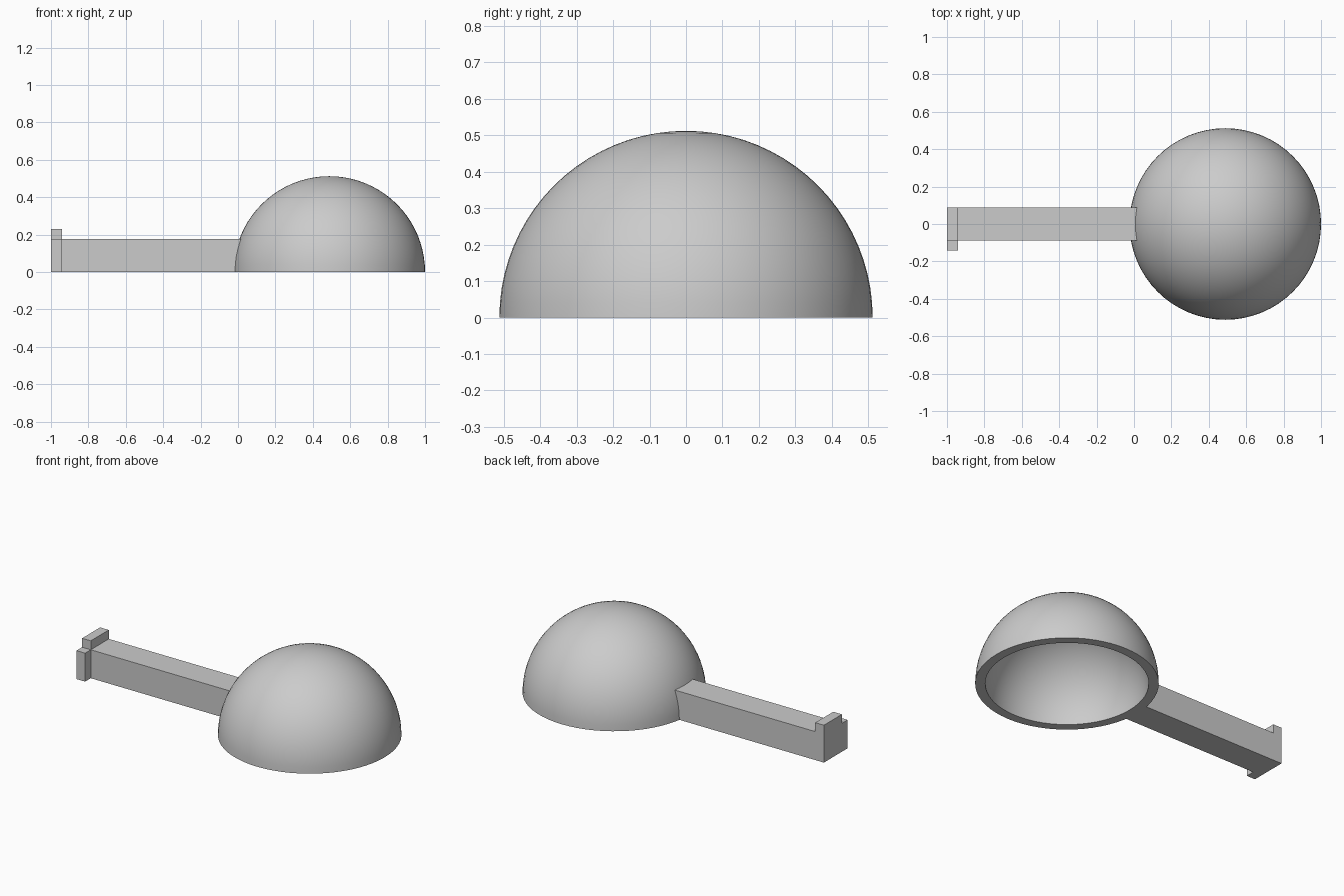
import bpy, bmesh
from math import sin, cos, pi, radians
from mathutils import Vector

cube = bpy.data.objects.get("Cube")
if cube:
    bpy.data.objects.remove(cube, do_unlink=True)

grey = bpy.data.materials.new("plain grey")
grey.use_nodes = True
color = (0.6, 0.6, 0.6, 1)
grey.diffuse_color = color
grey.node_tree.nodes["Principled BSDF"].inputs["Base Color"].default_value = color

CENTER_X, OUTER, INNER = 0.488, 0.512, 0.456
HALF, HEIGHT, LIP = 0.0875, 0.175, 0.055


def make_object(name, bm):
    bmesh.ops.recalc_face_normals(bm, faces=bm.faces)
    mesh = bpy.data.meshes.new(name)
    bm.to_mesh(mesh)
    bm.free()
    mesh.materials.append(grey)
    obj = bpy.data.objects.new(name, mesh)
    bpy.context.collection.objects.link(obj)
    return obj


def extruded_bar(name, profile, x0, x1):
    """Extrude a closed (y, z) profile along x."""
    bm = bmesh.new()
    face = bm.faces.new([bm.verts.new((x0, y, z)) for y, z in profile])
    ext = bmesh.ops.extrude_face_region(bm, geom=[face])
    verts = [v for v in ext["geom"] if isinstance(v, bmesh.types.BMVert)]
    bmesh.ops.translate(bm, verts=verts, vec=(x1 - x0, 0, 0))
    return make_object(name, bm)


def hollow_dome(name, steps=20, segments=64):
    """Revolve a thick quarter arc into a hollow hemisphere."""
    angles = [i * pi / 2 / steps for i in range(steps + 1)]
    points = [(OUTER * sin(a), OUTER * cos(a)) for a in angles]
    points += [(INNER * sin(a), INNER * cos(a)) for a in reversed(angles)]
    bm = bmesh.new()
    verts = [bm.verts.new((CENTER_X + r, 0, z)) for r, z in points]
    edges = [bm.edges.new(pair) for pair in zip(verts, verts[1:])]
    bmesh.ops.spin(bm, geom=verts + edges, cent=Vector((CENTER_X, 0, 0)),
                   axis=(0, 0, 1), angle=2 * pi, steps=segments)
    bmesh.ops.remove_doubles(bm, verts=bm.verts, dist=0.0001)
    return make_object(name, bm)


# Hollow bowl
bowl = hollow_dome("bowl")

# Square handle, ending inside the bowl wall
handle = extruded_bar("handle", [(-HALF, 0), (HALF, 0), (HALF, HEIGHT), (-HALF, HEIGHT)],
                      -0.97, 0.024)

# Stepped end stop, with lips on the top and the front
end_stop = extruded_bar("end_stop", [
    (-HALF - LIP, 0), (HALF, 0), (HALF, HEIGHT + LIP),
    (-HALF, HEIGHT + LIP), (-HALF, HEIGHT), (-HALF - LIP, HEIGHT)], -1, -0.941)

# Fuse the handle parts into the bowl
for part in (handle, end_stop):
    union = bowl.modifiers.new("join " + part.name, "BOOLEAN")
    union.operation = "UNION"
    union.solver = "EXACT"
    union.object = part

bpy.context.view_layer.objects.active = bowl
bowl.select_set(True)
for modifier in list(bowl.modifiers):
    bpy.ops.object.modifier_apply(modifier=modifier.name)
for part in (handle, end_stop):
    bpy.data.objects.remove(part, do_unlink=True)
bowl.name = "bowl_with_handle"
bpy.ops.object.shade_smooth_by_angle(angle=radians(30))
